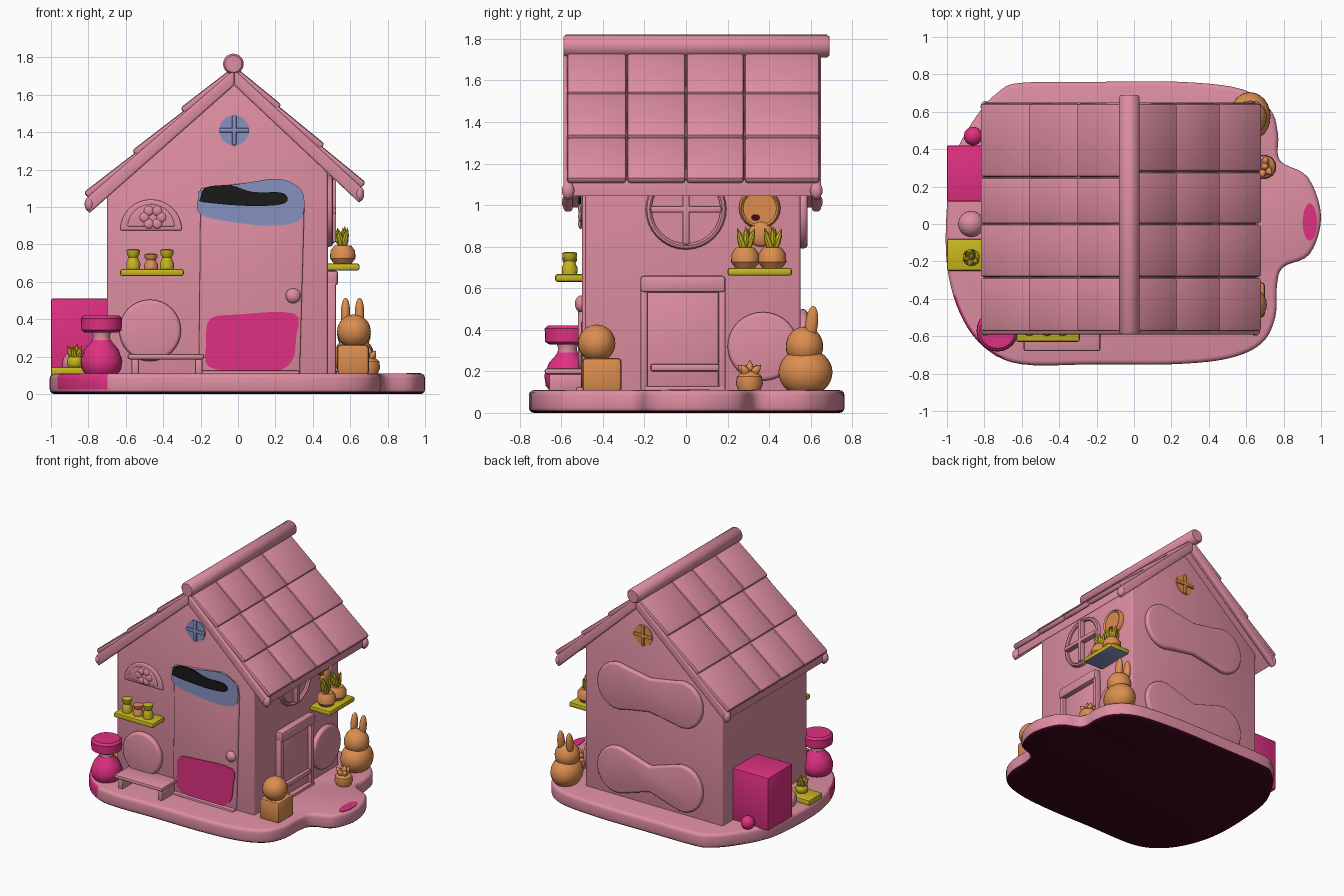
import bpy, bmesh, math
from mathutils import Matrix, Vector

if "Cube" in bpy.data.objects:
    bpy.data.objects.remove(bpy.data.objects["Cube"])

def material(name, rgb):
    m = bpy.data.materials.new(name)
    m.diffuse_color = (*rgb, 1)
    m.use_nodes = True
    m.node_tree.nodes["Principled BSDF"].inputs["Base Color"].default_value = m.diffuse_color
    return m

PINK = material("pink", (0.73, 0.27, 0.36))
MAGENTA = material("magenta", (0.74, 0.03, 0.22))
ORANGE = material("orange", (0.72, 0.27, 0.08))
YELLOW = material("yellow", (0.58, 0.47, 0.015))
BLUE = material("blue", (0.24, 0.29, 0.54))
BLACK = material("black", (0.01, 0.01, 0.01))
MAROON = material("maroon", (0.05, 0.002, 0.012))

def finish(bm, name, mats, rule=None):
    bmesh.ops.recalc_face_normals(bm, faces=bm.faces)
    bm.normal_update()
    for f in bm.faces:
        f.material_index = rule(f) if rule else 0
    me = bpy.data.meshes.new(name)
    bm.to_mesh(me)
    bm.free()
    for m in (mats if isinstance(mats, list) else [mats]):
        me.materials.append(m)
    ob = bpy.data.objects.new(name, me)
    bpy.context.collection.objects.link(ob)
    return ob

def bevel(bm, w, seg=3):
    bm.normal_update()
    edges = [e for e in bm.edges if len(e.link_faces) == 2 and e.calc_face_angle(0) > 0.6]
    bmesh.ops.bevel(bm, geom=edges, offset=w, segments=seg, affect='EDGES', profile=0.5, clamp_overlap=True)

def prism(name, pts, axis, a, b, mats, bev=0, rule=None):
    """Outline extruded along an axis from a to b."""
    put = {'x': lambda p, t: (t, p[0], p[1]), 'y': lambda p, t: (p[0], t, p[1]),
           'z': lambda p, t: (p[0], p[1], t)}[axis]
    bm = bmesh.new()
    lo = [bm.verts.new(put(p, a)) for p in pts]
    hi = [bm.verts.new(put(p, b)) for p in pts]
    bm.faces.new(lo)
    bm.faces.new(hi)
    for i in range(len(pts)):
        j = (i + 1) % len(pts)
        bm.faces.new((lo[i], lo[j], hi[j], hi[i]))
    bmesh.ops.recalc_face_normals(bm, faces=bm.faces)
    if bev:
        bevel(bm, bev)
    return finish(bm, name, mats, rule)

def box(name, x, y, z, mat, bev=0.01, rot=None, rule=None):
    """Box from ranges, optionally turned about its centre."""
    c = Vector((sum(x) / 2, sum(y) / 2, sum(z) / 2))
    s = Matrix.Diagonal((x[1] - x[0], y[1] - y[0], z[1] - z[0], 1))
    bm = bmesh.new()
    bmesh.ops.create_cube(bm, size=1, matrix=s)
    if bev:
        bevel(bm, bev, 2)
    bm.transform(Matrix.Translation(c) @ (rot or Matrix()))
    return finish(bm, name, mat, rule)

def lathe(name, loc, prof, mat, rot=None, n=24):
    """Profile of (radius, height) turned about z, then rotated and placed."""
    bm = bmesh.new()
    rings = []
    for r, h in prof:
        if r < 1e-4:
            rings.append([bm.verts.new((0, 0, h))] * n)
        else:
            rings.append([bm.verts.new((r * math.cos(k * math.tau / n), r * math.sin(k * math.tau / n), h)) for k in range(n)])
    for A, B in zip(rings, rings[1:]):
        for i in range(n):
            vs = list(dict.fromkeys((A[i], A[(i + 1) % n], B[(i + 1) % n], B[i])))
            if len(vs) > 2:
                bm.faces.new(vs)
    for R in (rings[0], rings[-1]):
        if R[0] is not R[1]:
            bm.faces.new(R)
    bm.transform(Matrix.Translation(loc) @ (rot or Matrix()))
    return finish(bm, name, mat)

def ball(name, loc, r, mat, rot=None):
    bm = bmesh.new()
    bmesh.ops.create_uvsphere(bm, u_segments=24, v_segments=16, radius=1)
    bm.transform(Matrix.Translation(loc) @ (rot or Matrix()) @ Matrix.Diagonal((*r, 1)))
    return finish(bm, name, mat)

def oval(cx, cy, rx, ry, n=32, a0=0, a1=math.tau):
    m = n if a1 - a0 >= math.tau else n - 1
    return [(cx + rx * math.cos(a0 + (a1 - a0) * k / m), cy + ry * math.sin(a0 + (a1 - a0) * k / m)) for k in range(n)]

def smooth_loop(p, k=5):
    """Catmull-Rom rounding of a closed outline."""
    out, n = [], len(p)
    for i in range(n):
        a, b, c, d = (Vector(p[(i + j) % n]) for j in (-1, 0, 1, 2))
        for s in range(k):
            t = s / k
            out.append(tuple(0.5 * (2 * b + (c - a) * t + (2 * a - 5 * b + 4 * c - d) * t * t + (3 * b - a - 3 * c + d) * t ** 3)))
    return out

RX, RY = (lambda a: Matrix.Rotation(a, 4, 'X')), (lambda a: Matrix.Rotation(a, 4, 'Y'))

def leaves(name, loc, h, r, count, mat, lean=0.4):
    for k in range(count):
        rot = Matrix.Rotation(k * math.tau / count + 0.3, 4, 'Z') @ RY(lean if k else 0.1)
        lathe(f"{name}_leaf_{k}", loc, [(r * .7, 0), (r, h * .4), (r * .7, h * .7), (0, h)], mat, rot, 8)

# Base slab with round doorstep lobe and dark underside
outline = [(-.6, .755), (-.2, .76), (.25, .76), (.58, .72), (.73, .61), (.77, .48), (.78, .34), (.93, .25), (1, .04),
           (.94, -.16), (.80, -.23), (.765, -.32), (.755, -.5), (.68, -.64), (.5, -.72), (.2, -.75), (-.2, -.75),
           (-.6, -.75), (-.8, -.66), (-.93, -.48), (-1, -.22), (-1, .1), (-.96, .36), (-.84, .58), (-.72, .71)]
def base_rule(f):
    c = f.calc_center_median()
    if f.normal.z < -0.5:
        return 1
    return 2 if f.normal.z < .95 and c.z > .05 and -.96 < c.x < -.68 and c.y < -.4 else 0
prism("base", smooth_loop(outline), 'z', 0, .11, [PINK, MAROON, MAGENTA], .025, base_rule)
prism("step_patch", oval(.94, .01, .038, .1), 'z', .108, .113, MAGENTA)

# House body with gables
prism("house_body", [(-.70, .09), (.48, .09), (.48, 1.2), (-.02, 1.67), (-.70, 1.08)], 'y', -.485, .55, PINK, .012)

# Roof: slabs, overlapping tiles, gable boards, ridge roll
TOP = Vector((-.02, 1.735))
for side, eave, tag in ((1, Vector((.65, 1.115)), "right"), (-1, Vector((-.795, 1.06)), "left")):
    d = eave - TOP
    down = Vector((0, -.075))
    prism(f"roof_slab_{tag}", [TOP, eave, eave + down, TOP + down], 'y', -.565, .635, PINK, .01)
    ang = math.atan2(-d.y, abs(d.x)) * side
    nrm = Vector((-d.y * side, abs(d.x))).normalized()
    nrm.x = abs(nrm.x) * side
    L = d.length / 3
    cuts = [-.575, -.285, .0, .25 if side < 0 else .28, .645]
    for row in range(3):
        for c in range(4):
            m = TOP + d * ((row + .5) / 3) + nrm * .004
            wob = .004 * ((row * 2 + c * 3) % 3)
            box(f"roof_tile_{tag}_{row}_{c}", (m.x - L / 2 - .012, m.x + L / 2 + .012 + wob), (cuts[c] + .002, cuts[c + 1] - .002),
                (m.y - .02, m.y + .02), PINK, .015, RY(ang - side * .06))
    for y0, y1, end in ((-.59, -.545, "front"), (.605, .65, "back")):
        e = eave + d.normalized() * .015
        lo = Vector((0, -.085))
        prism(f"gable_board_{end}_{tag}", [TOP, e, e + lo + Vector((-.01 * side, 0)), TOP + lo], 'y', y0, y1, PINK, .012)
        ball(f"board_tip_{end}_{tag}", (eave.x, (y0 + y1) / 2, eave.y - .045), (.025, .03, .04), PINK)
lathe("ridge_roll", (-.025, .69, 1.765), [(.045, 0), (.055, .012), (.055, 1.268), (.045, 1.28)], PINK, RX(math.pi / 2))

# Front door with sign patch, plaque and lower panel
prism("door", [(-.21, .1), (.33, .1), (.355, 1.0), (.34, 1.09), (.22, 1.15), (-.2, 1.1)], 'y', -.5, -.47, PINK, .008)
prism("door_top_patch", smooth_loop([(-.21, 1.06), (-.2, .96), (0, .915), (.2, .9), (.33, .93), (.355, 1.02), (.33, 1.1),
      (.22, 1.15), (.05, 1.13), (-.19, 1.09)]), 'y', -.506, -.498, BLUE)
prism("door_plaque", smooth_loop([(-.2, 1.05), (-.17, 1.105), (-.04, 1.115), (.08, 1.08), (.24, 1.075), (.25, 1.02),
      (.08, 1.005), (-.18, 1.025)], 4), 'y', -.518, -.5, BLACK)
prism("door_panel", smooth_loop([(-.15, .4), (0, .425), (.3, .43), (.31, .3), (.29, .18), (.2, .12), (0, .12), (-.16, .15),
      (-.17, .27)], 4), 'y', -.506, -.498, MAGENTA)
ball("door_knob", (.295, -.505, .525), (.04, .03, .04), PINK)
box("door_step", (-.2, .33), (-.53, -.48), (.1, .125), PINK)

# Gable windows, round with cross bars
for y, s, mat, tag in ((-.485, -1, BLUE, "front"), (.55, 1, ORANGE, "back")):
    prism(f"gable_window_{tag}", oval(-.02, 1.41, .08, .08), 'y', y - .005, y + .005, mat)
    box(f"gable_bar_up_{tag}", (-.032, -.008), (y - .018, y + .018), (1.33, 1.49), mat, .006)
    box(f"gable_bar_across_{tag}", (-.1, .06), (y - .018, y + .018), (1.398, 1.422), mat, .006)

# Half-round window with rosette
prism("half_window_frame", oval(-.465, .875, .165, .165, 24, 0, math.pi), 'y', -.5, -.47, PINK, .008)
prism("half_window_pane", oval(-.465, .895, .125, .12, 24, 0, math.pi), 'y', -.508, -.49, PINK, .006)
for k in range(6):
    a = k * math.tau / 6
    ball(f"rosette_{k}", (-.455 + .045 * math.cos(a), -.507, .945 + .04 * math.sin(a)), (.026, .012, .026), PINK)

# Front shelf with pots
box("front_shelf", (-.63, -.29), (-.63, -.48), (.63, .668), YELLOW, .012)
for x, mat, h in ((-.56, YELLOW, .11), (-.465, ORANGE, .085), (-.38, YELLOW, .11)):
    lathe(f"shelf_pot_{x}", (x, -.56, .665), [(.036, 0), (.038, h * .3), (.024, h * .6), (.034, h * .75), (.036, h * .95), (.02, h)], mat)

# Front bench with round cushion
box("bench_seat", (-.59, -.18), (-.68, -.48), (.185, .215), PINK, .012)
for x in (-.57, -.23):
    box(f"bench_leg_{x}", (x, x + .04), (-.66, -.5), (.1, .19), PINK)
prism("bench_cushion", oval(-.47, .34, .165, .165), 'y', -.52, -.47, PINK, .02)

# Pedestal table at the front corner
lathe("table_base", (-.73, -.57, .1), [(.08, 0), (.105, .03), (.112, .08), (.09, .14), (.055, .18), (.05, .19)], MAGENTA)
lathe("table_neck", (-.73, -.57, .28), [(.05, 0), (.045, .03), (.055, .06)], PINK)
lathe("table_top", (-.73, -.57, .33), [(.09, 0), (.108, .012), (.11, .075), (.095, .09)], MAGENTA)

# Left side: crate, balls, planter
box("crate", (-1, -.69), (.12, .42), (.1, .51), MAGENTA, .008)
ball("small_ball", (-.86, .47, .15), (.05, .05, .05), MAGENTA)
ball("pink_ball", (-.87, .0, .16), (.07, .07, .07), PINK)
box("planter_tray", (-1, -.78), (-.25, -.08), (.1, .145), YELLOW, .01)
ball("planter_bulb", (-.87, -.18, .17), (.045, .045, .045), YELLOW)
leaves("planter", (-.87, -.18, .17), .1, .02, 6, YELLOW, .5)

# Right wall: round window
ring = [(.165, 0), (.165, .02), (.175, .03), (.188, .025), (.195, 0)]
prism("round_window_pane", oval(0, .98, .17, .17), 'x', .47, .485, PINK)
lathe("round_window_frame", (.478, 0, .98), ring, PINK, RY(math.pi / 2), 32).data.materials[0] = PINK
box("round_window_bar_up", (.47, .525), (-.016, .016), (.81, 1.15), PINK, .008)
box("round_window_bar_across", (.47, .525), (-.17, .17), (.964, .996), PINK, .008)

# Wall plate ornament
lathe("wall_plate", (.475, .355, .985), [(.1, 0), (.1, .025), (.09, .04), (.08, .03), (0, .028)], ORANGE, RY(math.pi / 2))
prism("plate_spot", oval(.335, .94, .022, .016, 12), 'x', .5, .507, MAROON)
ball("plate_foot", (.5, .36, .86), (.025, .06, .06), ORANGE)

# Right shelf with leafy pots
box("right_shelf", (.47, .65), (.2, .51), (.66, .698), [YELLOW, BLUE], .012, None, lambda f: int(f.normal.z < -.5))
for y in (.285, .415):
    lathe(f"leaf_pot_{y}", (.56, y, .695), [(.045, 0), (.068, .03), (.066, .07), (.045, .1), (0, .1)], ORANGE)
    leaves(f"pot_{y}", (.56, y, .77), .13, .02, 5, YELLOW, .38)

# Right side hearth frame, mantel and cushion
for y in (-.22, .155):
    box(f"hearth_post_{y}", (.47, .525), (y, y + .035), (.1, .6), PINK)
box("hearth_panel", (.47, .495), (-.2, .17), (.12, .6), PINK)
box("hearth_mantel", (.47, .535), (-.22, .19), (.58, .66), PINK, .015)
box("hearth_sill", (.47, .53), (-.2, .19), (.1, .13), PINK)
box("hearth_ledge", (.47, .52), (-.17, .16), (.2, .235), PINK)
prism("right_cushion", oval(.37, .32, .17, .165), 'x', .47, .515, PINK, .02)

# Rabbit
ball("rabbit_body", (.62, .575, .195), (.11, .13, .115), ORANGE)
ball("rabbit_head", (.62, .57, .335 - .015), (.09, .09, .095), ORANGE)
for x, z in ((.575, .43), (.65, .43)):
    ball(f"rabbit_ear_{x}", (x, .605, z), (.025, .03, .085), ORANGE, RX(-.1))

# Round-headed figure
box("figure_body", (.53, .70), (-.5, -.31), (.1, .265), ORANGE, .02)
ball("figure_head", (.62, -.43, .335), (.09, .09, .09), ORANGE)

# Small flower pot
lathe("flower_pot", (.695, .305, .1), [(.05, 0), (.065, .04), (.06, .075), (.03, .1), (0, .1)], ORANGE)
leaves("flower", (.695, .305, .17), .085, .024, 6, ORANGE, .75)

# Back wall reliefs
for zc, ry, neck, tag in ((.97, .18, .13, "upper"), (.32, .18, .1, "lower")):
    pts = oval(.19, zc, .17, ry, 16, -math.pi * .62, math.pi * .62) + [(-.09, zc + neck)] \
        + oval(-.37, zc, .17, ry, 16, math.pi * .38, math.pi * 1.62) + [(-.09, zc - neck)]
    prism(f"back_relief_{tag}", pts, 'y', .54, .585, PINK, .018)

for ob in bpy.data.objects:
    ob.select_set(True)
    bpy.context.view_layer.objects.active = ob
bpy.ops.object.shade_smooth_by_angle(angle=math.radians(40))
